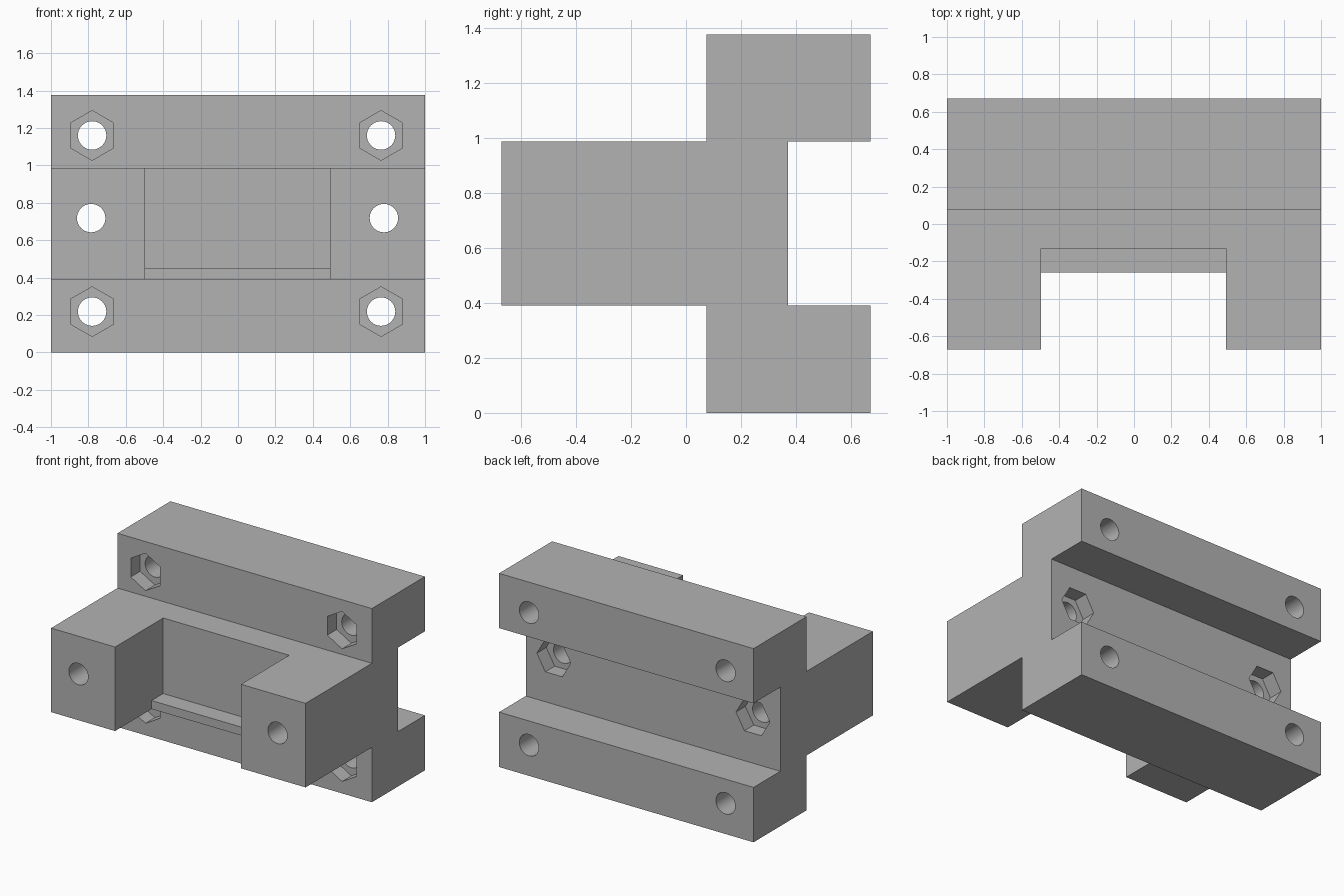
import bpy, bmesh, math
from mathutils import Matrix

cube = bpy.data.objects.get("Cube")
if cube:
    bpy.data.objects.remove(cube, do_unlink=True)

grey = bpy.data.materials.new("plain grey")
grey.use_nodes = True
colour = (0.45, 0.45, 0.45, 1)
grey.diffuse_color = colour
grey.node_tree.nodes["Principled BSDF"].inputs["Base Color"].default_value = colour

HALF = 1.0                         # half the width
FRONT, RAIL, WEB, BACK = -0.67, 0.075, 0.37, 0.67   # depth steps
LOW, HIGH, TOP = 0.39, 0.987, 1.376                 # height steps


def make_object(name, bm):
    bmesh.ops.recalc_face_normals(bm, faces=bm.faces)
    mesh = bpy.data.meshes.new(name)
    bm.to_mesh(mesh)
    bm.free()
    mesh.materials.append(grey)
    obj = bpy.data.objects.new(name, mesh)
    bpy.context.collection.objects.link(obj)
    return obj


def extrude_profile(name, profile, x0, x1):
    """Sweep a (y, z) outline along x."""
    bm = bmesh.new()
    face = bm.faces.new([bm.verts.new((x0, y, z)) for y, z in profile])
    swept = bmesh.ops.extrude_face_region(bm, geom=[face])
    verts = [v for v in swept["geom"] if isinstance(v, bmesh.types.BMVert)]
    bmesh.ops.translate(bm, verts=verts, vec=(x1 - x0, 0, 0))
    return make_object(name, bm)


def bore(name, x, z, y0, y1, radius, sides, turn=0):
    """Round or hexagonal prism lying along y."""
    bm = bmesh.new()
    place = (Matrix.Translation((x, (y0 + y1) / 2, z))
             @ Matrix.Rotation(turn, 4, "Y") @ Matrix.Rotation(math.pi / 2, 4, "X")
             @ Matrix.Rotation(math.pi / 2, 4, "Z"))
    bmesh.ops.create_cone(bm, cap_ends=True, segments=sides, radius1=radius,
                          radius2=radius, depth=y1 - y0, matrix=place)
    return make_object(name, bm)


def cut(target, cutter):
    mod = target.modifiers.new(cutter.name, "BOOLEAN")
    mod.operation = "DIFFERENCE"
    mod.solver = "EXACT"
    mod.object = cutter
    cutter.hide_render = True
    cutter.hide_set(True)


# Main block: two rails, a recessed web and a forward shelf
body = extrude_profile("bracket_body", [
    (FRONT, LOW), (RAIL, LOW), (RAIL, 0), (BACK, 0), (BACK, LOW), (WEB, LOW),
    (WEB, HIGH), (BACK, HIGH), (BACK, TOP), (RAIL, TOP), (RAIL, HIGH), (FRONT, HIGH)],
    -HALF, HALF)

# Front slot, leaving a thin lip at its foot
cut(body, extrude_profile("slot_cutter", [
    (-0.9, 0.3), (-0.26, 0.3), (-0.26, 0.45), (-0.13, 0.45), (-0.13, 1.1), (-0.9, 1.1)],
    -0.497, 0.493))

# Bolt holes and nut pockets: rails open to the front, arms to the back
DEPTH = 0.105
for side, rail_x, arm_x in (("right", -0.78, -0.785), ("left", 0.765, 0.78)):
    for level, z in (("lower", 0.218), ("upper", 1.16)):
        cut(body, bore(f"{side}_{level}_hole", rail_x, z, -0.05, 0.8, 0.076, 40))
        cut(body, bore(f"{side}_{level}_nut_pocket", rail_x, z,
                       RAIL - 0.05, RAIL + DEPTH, 0.133, 6, math.pi / 2))
    cut(body, bore(f"{side}_arm_hole", arm_x, 0.718, -0.8, 0.5, 0.076, 40))
    cut(body, bore(f"{side}_arm_nut_pocket", arm_x, 0.718,
                   WEB - DEPTH, WEB + 0.05, 0.133, 6))

# Apply the cuts, then drop the helpers
bpy.context.view_layer.update()
evaluated = body.evaluated_get(bpy.context.evaluated_depsgraph_get())
finished = bpy.data.meshes.new_from_object(evaluated)
cutters = [m.object for m in body.modifiers]
body.modifiers.clear()
body.data = finished
for helper in cutters:
    bpy.data.objects.remove(helper, do_unlink=True)

# Smooth bore walls, crisp edges
bpy.ops.object.select_all(action="DESELECT")
bpy.context.view_layer.objects.active = body
body.select_set(True)
bpy.ops.object.shade_smooth_by_angle(angle=math.radians(30))
